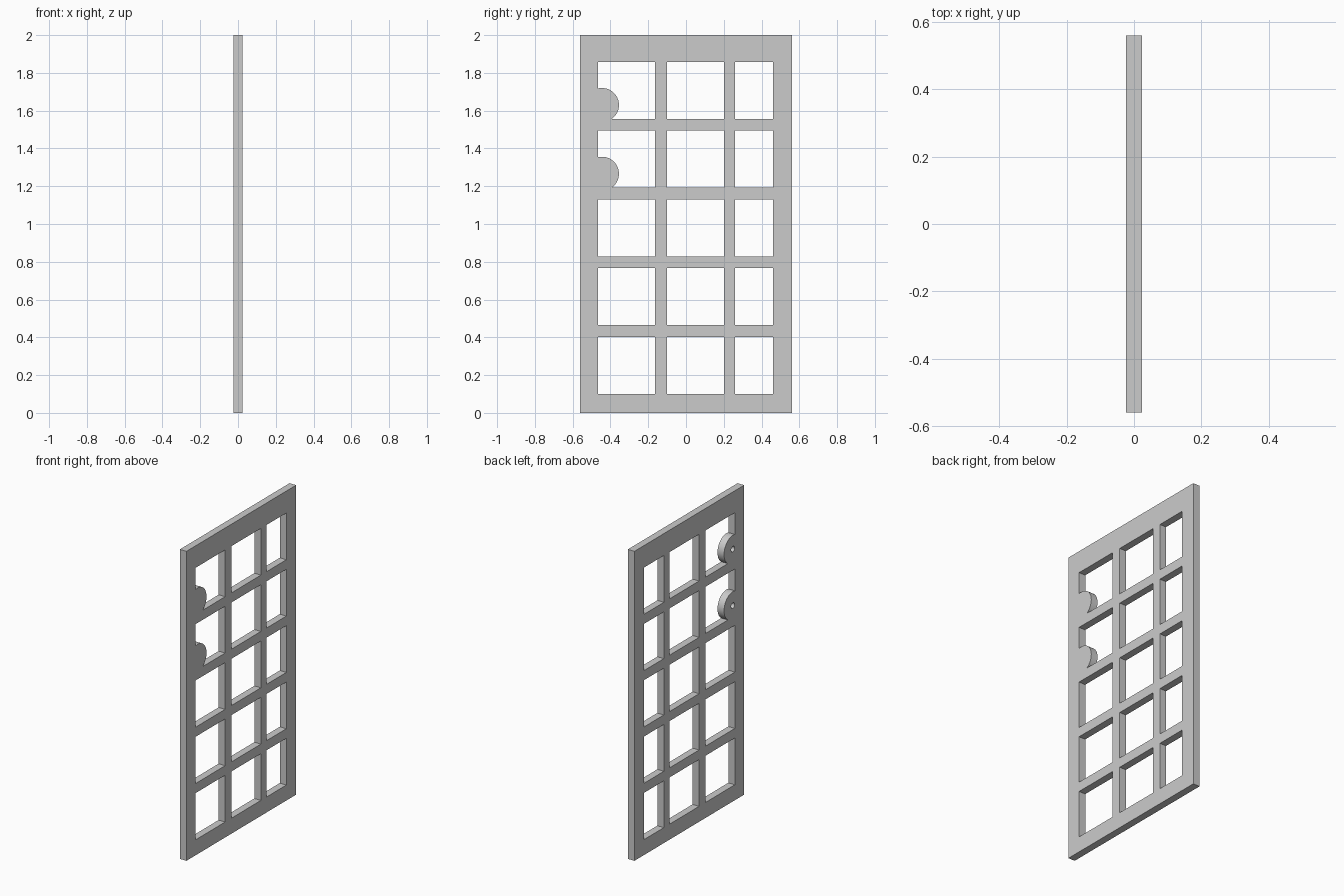
import bpy, bmesh
from math import radians
from mathutils import Matrix, Vector

cube = bpy.data.objects.get("Cube")
if cube:
    bpy.data.objects.remove(cube)

HALF = 0.0235            # half the panel thickness
WIDTH, HEIGHT = 0.56, 2.0
PIVOT_Y = -0.445
PIVOTS = [1.63, 1.266]   # heights of the two round lugs

grey = bpy.data.materials.new("plain grey")
grey.use_nodes = True
colour = (0.6, 0.6, 0.6, 1)
grey.diffuse_color = colour
grey.node_tree.nodes["Principled BSDF"].inputs["Base Color"].default_value = colour


def make_object(name, bm):
    bmesh.ops.recalc_face_normals(bm, faces=bm.faces)
    mesh = bpy.data.meshes.new(name)
    bm.to_mesh(mesh)
    bm.free()
    mesh.materials.append(grey)
    obj = bpy.data.objects.new(name, mesh)
    bpy.context.collection.objects.link(obj)
    return obj


def cylinders(name, radius, x0, x1, sides):
    """One cylinder along x at every pivot height."""
    bm = bmesh.new()
    for z in PIVOTS:
        place = Matrix.Translation(((x0 + x1) / 2, PIVOT_Y, z)) @ Matrix.Rotation(radians(90), 4, "Y")
        bmesh.ops.create_cone(bm, cap_ends=True, segments=sides, radius1=radius,
                              radius2=radius, depth=x1 - x0, matrix=place)
    return make_object(name, bm)


# Lattice panel: fill every cell except the windows, then extrude
ys = [-WIDTH, -0.465, -0.165, -0.10, 0.20, 0.26, 0.46, WIDTH]
zs = [0] + [0.10 + 0.364 * row + dz for row in range(5) for dz in (0, 0.302)] + [HEIGHT]
bm = bmesh.new()
grid = [[bm.verts.new((-HALF, y, z)) for z in zs] for y in ys]
for i in range(len(ys) - 1):
    for j in range(len(zs) - 1):
        if not (i % 2 and j % 2):
            bm.faces.new((grid[i][j], grid[i + 1][j], grid[i + 1][j + 1], grid[i][j + 1]))
extruded = bmesh.ops.extrude_face_region(bm, geom=bm.faces[:])["geom"]
bmesh.ops.translate(bm, vec=Vector((2 * HALF, 0, 0)),
                    verts=[v for v in extruded if isinstance(v, bmesh.types.BMVert)])
panel = make_object("lattice_panel", bm)

# Round lugs joined to the panel, with blind pin holes on the -x face
lugs = cylinders("round_lugs", 0.09, -HALF, HALF, 64)
pins = cylinders("pin_hole_cutters", 0.018, -HALF - 0.02, HALF - 0.01, 24)
for helper, operation in ((lugs, "UNION"), (pins, "DIFFERENCE")):
    helper.hide_render = True
    mod = panel.modifiers.new(helper.name, "BOOLEAN")
    mod.object = helper
    mod.operation = operation
    mod.solver = "EXACT"

# Bake the result and drop the helpers
bpy.context.view_layer.update()
depsgraph = bpy.context.evaluated_depsgraph_get()
baked = bpy.data.meshes.new_from_object(panel.evaluated_get(depsgraph))
panel.modifiers.clear()
panel.data = baked
for helper in (lugs, pins):
    bpy.data.objects.remove(helper)

# Merge the flat cells and smooth only the round walls
bm = bmesh.new()
bm.from_mesh(baked)
bmesh.ops.dissolve_limit(bm, angle_limit=radians(1), verts=bm.verts[:], edges=bm.edges[:])
bm.to_mesh(baked)
bm.free()
bpy.ops.object.select_all(action="DESELECT")
panel.select_set(True)
bpy.context.view_layer.objects.active = panel
bpy.ops.object.shade_smooth_by_angle(angle=radians(30))
